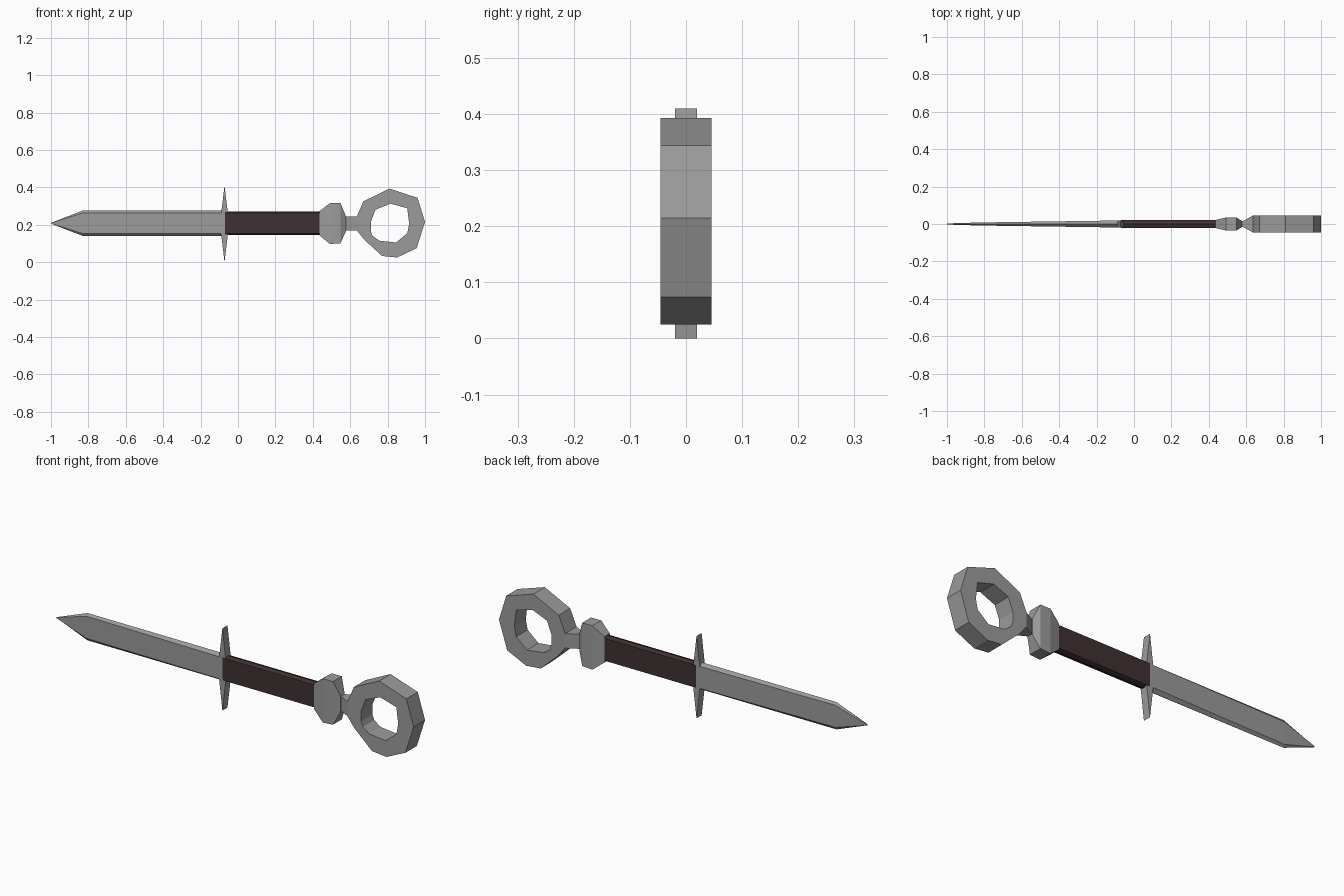
import bpy
import bmesh

if "Cube" in bpy.data.objects:
    bpy.data.objects.remove(bpy.data.objects["Cube"])


def material(name, rgb):
    m = bpy.data.materials.new(name)
    m.diffuse_color = (*rgb, 1)
    m.use_nodes = True
    m.node_tree.nodes["Principled BSDF"].inputs["Base Color"].default_value = m.diffuse_color
    return m


steel = material("grey steel", (0.33, 0.33, 0.33))
leather = material("dark brown leather", (0.05, 0.03, 0.032))


def finish(name, bm, mat):
    bmesh.ops.remove_doubles(bm, verts=bm.verts, dist=1e-5)
    bmesh.ops.recalc_face_normals(bm, faces=bm.faces)
    mesh = bpy.data.meshes.new(name)
    bm.to_mesh(mesh)
    bm.free()
    mesh.materials.append(mat)
    bpy.context.collection.objects.link(bpy.data.objects.new(name, mesh))


def loft(name, rings, mat):
    """Skin a list of equal-length point rings and cap both ends."""
    bm = bmesh.new()
    rows = [[bm.verts.new(p) for p in r] for r in rings]
    n = len(rows[0])
    for a, b in zip(rows, rows[1:]):
        for i in range(n):
            j = (i + 1) % n
            bm.faces.new((a[i], a[j], b[j], b[i]))
    bm.faces.new(rows[0])
    bm.faces.new(rows[-1])
    finish(name, bm, mat)


ZC = 0.208


def hexagon(x, half_z, half_y, bevel):
    """Flat-sided section with a ridge along top and bottom."""
    f = half_z - bevel
    return [(x, y, ZC + z) for y, z in
            ((0, half_z), (half_y, f), (half_y, -f),
             (0, -half_z), (-half_y, -f), (-half_y, f))]


def box(x, low, high, half_y):
    return [(x, half_y, low), (x, half_y, high),
            (x, -half_y, high), (x, -half_y, low)]


# Blade: tapers in thickness, bevelled edges, pointed tip
loft("blade", [hexagon(-1.0, 0.002, 0.003, 0.0005),
               hexagon(-0.83, 0.068, 0.008, 0.013),
               hexagon(-0.07, 0.068, 0.019, 0.013)], steel)

# Grip
loft("grip", [hexagon(-0.07, 0.063, 0.021, 0.007),
              hexagon(0.437, 0.063, 0.021, 0.007)], leather)

# Cross guard: slim diamond extruded through the thickness
diamond = [(-0.072, 0.41), (-0.054, 0.26), (-0.054, 0.15),
           (-0.072, 0.0), (-0.09, 0.15), (-0.09, 0.26)]
loft("cross_guard", [[(x, y, z) for x, z in diamond]
                     for y in (-0.02, 0.02)], steel)

# Pommel collar and neck
loft("collar", [box(0.435, 0.143, 0.272, 0.021),
                box(0.492, 0.097, 0.316, 0.035),
                box(0.548, 0.101, 0.316, 0.035),
                box(0.577, 0.165, 0.245, 0.016)], steel)
loft("neck", [box(0.575, 0.17, 0.243, 0.012),
              box(0.636, 0.17, 0.243, 0.045)], steel)

# Ring pommel: uneven faceted ring with a through hole
outer = [(.635, .243), (.67, .325), (.81, .393), (.96, .344), (1.0, .215),
         (.955, .074), (.85, .025), (.77, .033), (.675, .12), (.635, .17)]
inner = [(.71, .215), (.735, .28), (.815, .313), (.905, .288), (.915, .205),
         (.905, .155), (.845, .105), (.755, .115), (.72, .14), (.71, .165)]
bm = bmesh.new()
loops = [[bm.verts.new((x, y, z)) for x, z in pts]
         for pts, y in ((outer, -.045), (outer, .045),
                        (inner, .045), (inner, -.045))]
for k in range(4):
    a, b = loops[k], loops[(k + 1) % 4]
    for i in range(10):
        j = (i + 1) % 10
        bm.faces.new((a[i], a[j], b[j], b[i]))
finish("ring_pommel", bm, steel)
